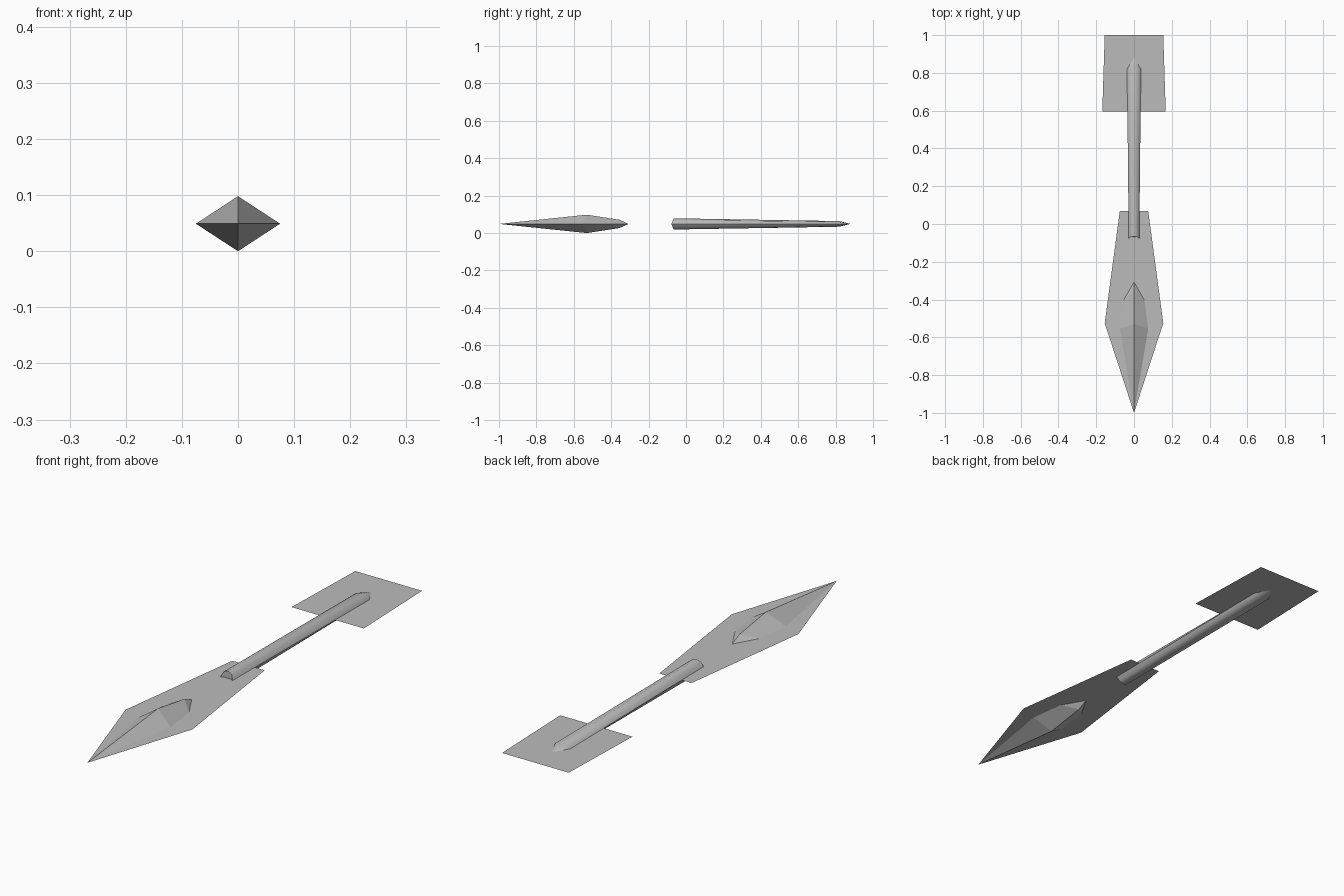
import bpy
import math

if "Cube" in bpy.data.objects:
    bpy.data.objects.remove(bpy.data.objects["Cube"], do_unlink=True)

MID = 0.049  # height of the flat centre plane

grey = bpy.data.materials.new("plain grey")
grey.use_nodes = True
grey.diffuse_color = (0.5, 0.5, 0.5, 1)
grey.node_tree.nodes["Principled BSDF"].inputs["Base Color"].default_value = (0.5, 0.5, 0.5, 1)


def build(name, verts, faces, smooth=False):
    mesh = bpy.data.meshes.new(name)
    mesh.from_pydata(verts, [], faces)
    mesh.update()
    mesh.materials.append(grey)
    obj = bpy.data.objects.new(name, mesh)
    bpy.context.collection.objects.link(obj)
    obj.location.z = MID
    if smooth:
        bpy.ops.object.select_all(action="DESELECT")
        obj.select_set(True)
        bpy.context.view_layer.objects.active = obj
        bpy.ops.object.shade_smooth_by_angle(angle=math.radians(50))
    return obj


def plate(name, half_outline):
    """Flat mirrored sheet; the half outline runs front to back on the left side."""
    left = [(x, y, 0) for x, y in half_outline]
    right = [(-x, y, 0) for x, y in reversed(half_outline) if x > 0]
    build(name, left + right, [range(len(left) + len(right))])


# Flat blade and tail sheets
plate("blade_plate", [(0, -1.0), (0.155, -0.525), (0.075, 0.07)])
plate("tail_plate", [(0.168, 0.595), (0.155, 1.0)])


def loft(name, front, rings, back, smooth=False):
    """Skin equal rings along y; each end is a tip point, or None for a flat cap."""
    n = len(rings[0])
    verts = [v for ring in rings for v in ring]
    faces = []
    for r in range(len(rings) - 1):
        for i in range(n):
            a, b = r * n + i, r * n + (i + 1) % n
            faces.append((a, a + n, b + n, b))
    last = (len(rings) - 1) * n
    for tip, base, flip in ((front, 0, False), (back, last, True)):
        if tip is None:
            cap = list(range(base, base + n))
            faces.append(cap[::-1] if flip else cap)
            continue
        verts.append(tip)
        for i in range(n):
            a, b = base + i, base + (i + 1) % n
            t = len(verts) - 1
            faces.append((b, a, t) if flip else (a, b, t))
    # the rings run counter-clockwise seen from the front, so faces point outward
    return build(name, verts, faces, smooth)


def diamond(w, y_side, h, y_ridge):
    return [(w, y_side, 0), (0, y_ridge, h), (-w, y_side, 0), (0, y_ridge, -h)]


# Faceted spear head with a ridge above and below
loft("spear_head", (0, -1.0, 0),
     [diamond(0.075, -0.555, 0.049, -0.53), diamond(0.056, -0.405, 0.022, -0.355)],
     (0, -0.307, 0))


def shaft_ring(w, h, y_side, y_top):
    ring = []
    for i in range(8):
        a = math.tau * i / 8
        y = y_side + (y_top - y_side) * abs(math.sin(a))
        ring.append((w * math.cos(a), y, h * math.sin(a)))
    return ring


# Shaft, flattening and widening toward its pointed back end
loft("shaft", None,
     [shaft_ring(0.028, 0.030, -0.078, -0.066), shaft_ring(0.037, 0.015, 0.82, 0.82)],
     (0, 0.88, 0), smooth=True)
